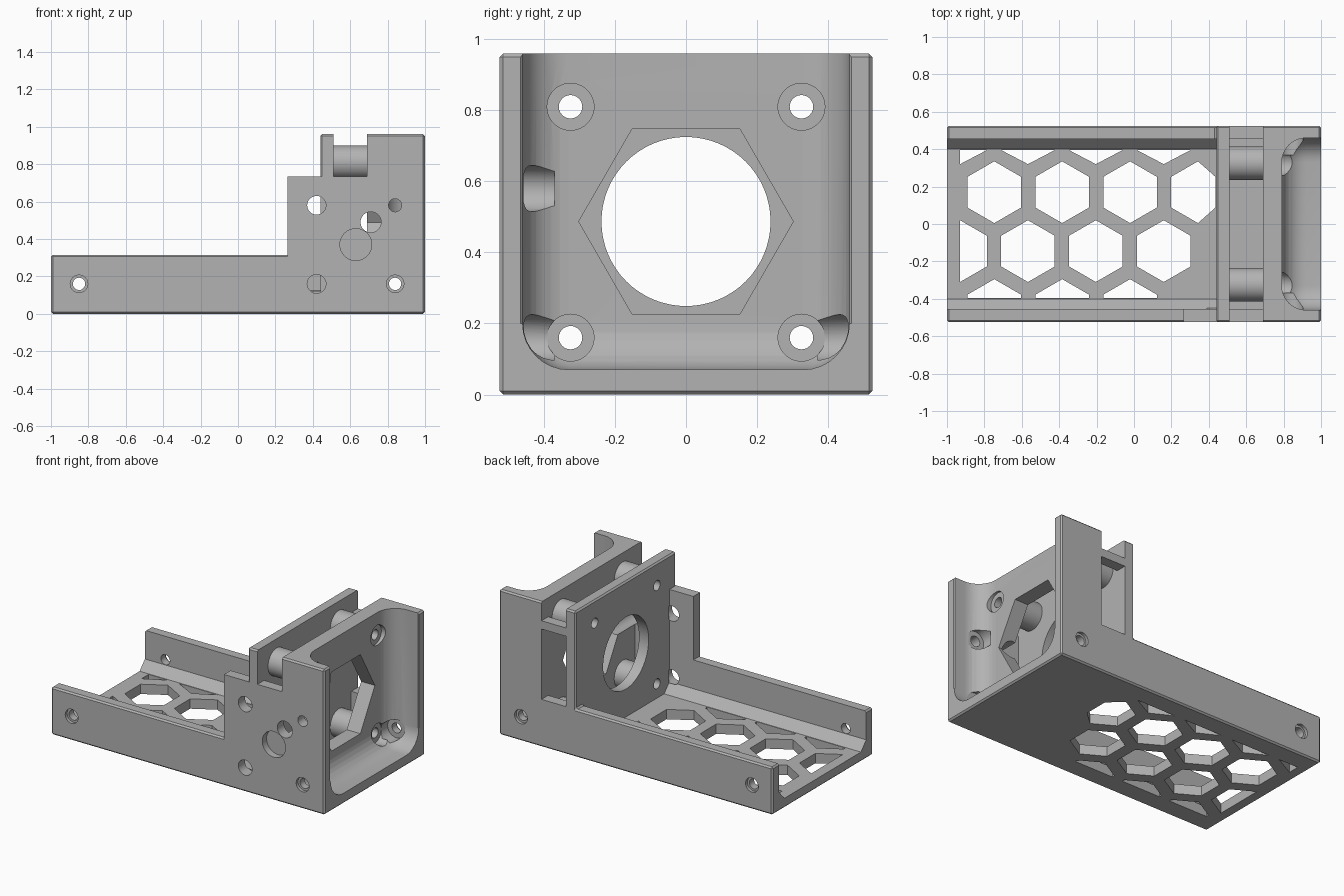
import bpy, bmesh, math
from mathutils import Vector

cube = bpy.data.objects.get("Cube")
if cube:
    bpy.data.objects.remove(cube, do_unlink=True)

grey = bpy.data.materials.new("plain_grey")
grey.use_nodes = True
grey.diffuse_color = (0.45, 0.45, 0.45, 1)
grey.node_tree.nodes["Principled BSDF"].inputs["Base Color"].default_value = grey.diffuse_color


def prism(name, pts, axis, a, b, bevel=0, segments=1):
    """Extrude a flat outline along an axis from a to b."""
    place = {"x": lambda u, v, t: (t, u, v),
             "y": lambda u, v, t: (u, t, v),
             "z": lambda u, v, t: (u, v, t)}[axis]
    bm = bmesh.new()
    low = [bm.verts.new(place(u, v, a)) for u, v in pts]
    high = [bm.verts.new(place(u, v, b)) for u, v in pts]
    bm.faces.new(low)
    bm.faces.new(high)
    for i in range(len(pts)):
        j = (i + 1) % len(pts)
        bm.faces.new((low[i], low[j], high[j], high[i]))
    bmesh.ops.recalc_face_normals(bm, faces=bm.faces)
    if bevel:
        bmesh.ops.bevel(bm, geom=bm.edges[:], offset=bevel, segments=segments,
                        profile=0.5, affect='EDGES')
    mesh = bpy.data.meshes.new(name)
    bm.to_mesh(mesh)
    bm.free()
    mesh.materials.append(grey)
    obj = bpy.data.objects.new(name, mesh)
    bpy.context.collection.objects.link(obj)
    return obj


def box(name, x, y, z, bevel=0, segments=1):
    pts = [(x[0], y[0]), (x[1], y[0]), (x[1], y[1]), (x[0], y[1])]
    return prism(name, pts, "z", z[0], z[1], bevel, segments)


def rod(name, u, v, r, axis, a, b, sides=40):
    step = 2 * math.pi / sides
    pts = [(u + r * math.cos(i * step), v + r * math.sin(i * step)) for i in range(sides)]
    return prism(name, pts, axis, a, b)


def combine(tool, operation='DIFFERENCE'):
    """Apply a tool to the body and remove the tool."""
    tool.hide_render = True
    mod = body.modifiers.new(tool.name, 'BOOLEAN')
    mod.operation = operation
    mod.solver = 'EXACT'
    mod.object = tool
    bpy.context.view_layer.objects.active = body
    bpy.ops.object.modifier_apply(modifier=mod.name)
    bpy.data.objects.remove(tool, do_unlink=True)


HALF, WALL, FLOOR = 0.525, 0.455, 0.065
LOW, MID, TOP = 0.315, 0.735, 0.96

# Outer solid: low tray with a tall block at one end
body = prism("mount_body", [(-1, 0), (1, 0), (1, TOP), (0.44, TOP), (0.44, LOW), (-1, LOW)],
             "y", -HALF, HALF, 0.01)

# Tray channel with sloped lower corners
combine(prism("tray_cut", [(-0.4, FLOOR), (0.4, FLOOR), (WALL, 0.125), (WALL, 0.6),
                           (-WALL, 0.6), (-WALL, 0.125)], "x", -1.2, 0.44))

# Slot between plate and block, its front notch, back notch and back window
combine(box("slot_cut", (0.51, 0.69), (-WALL, WALL), (FLOOR, 1.2)))
combine(box("front_notch", (0.51, 0.69), (-0.7, -0.4), (MID, 1.2)))
combine(box("back_notch", (0.51, 0.69), (0.4, 0.7), (0.835, 1.2)))
combine(box("back_window", (0.51, 0.69), (0.4, 0.7), (LOW, 0.78)))

# Rounded cavity open to the end and top
combine(box("cavity_cut", (0.79, 1.5), (-0.46, 0.46), (0.07, 1.6), 0.13, 8))
combine(prism("cavity_lip", [(0.985, 0.452), (1.01, 0.475), (1.01, -0.475), (0.985, -0.452)],
              "z", 0.2, 1.2))

# Front wall tab beside the plate
combine(box("wall_tab", (0.265, 0.46), (-HALF, -WALL), (0.2, MID)), 'UNION')

# Spacers with screw bores and counterbores
corners = [(y, z) for y in (-0.325, 0.325) for z in (0.16, 0.81)]
for y, z in corners:
    combine(rod("spacer", y, z, 0.09, "x", 0.5, 0.7), 'UNION')
for y, z in corners:
    combine(rod("screw_bore", y, z, 0.033, "x", 0.3, 0.95, 24))
    combine(rod("counterbore", y, z, 0.066, "x", 0.775, 0.95))

# Round opening in the plate and hexagonal opening in the block
combine(rod("round_opening", 0, 0.487, 0.238, "x", 0.4, 0.6, 64))
combine(rod("hex_opening", 0, 0.487, 0.302, "x", 0.66, 0.95, 6))

# Screw head pockets inside the cavity
for side, z in ((-1, 0.58), (-1, 0.16), (1, 0.16)):
    combine(rod("head_pocket", 0.84, z, 0.065, "y", side * 0.37, side * 0.457))

# Holes through the side walls
for side in (-1, 1):
    for x in (-0.85, 0.84):
        combine(rod("wall_bore", x, 0.16, 0.033, "y", side * 0.4, side * 0.6, 24))
        combine(rod("wall_recess", x, 0.16, 0.047, "y", side * 0.505, side * 0.6, 24))
combine(rod("upper_bore", 0.84, 0.58, 0.035, "y", -0.6, -0.4, 24))
combine(rod("hex_bore", 0.71, 0.49, 0.055, "y", -0.6, -0.25))
combine(rod("wide_recess", 0.63, 0.37, 0.085, "y", -0.6, -0.48))
for z in (0.16, 0.58):
    combine(rod("tab_bore", 0.42, z, 0.05, "y", -0.6, -0.45))

# Honeycomb openings in the tray floor, trimmed at the margins
PITCH, R = 0.363, 0.165
for row in range(-1, 3):
    start = -0.93 if row % 2 == 0 else -0.747
    for col in range(4):
        cx, cy = start + col * PITCH, -0.145 + row * 0.315
        if row == -1 and col == 3:
            continue
        pts = []
        for i in range(6):
            angle = math.radians(30 + 60 * i)
            p = (min(max(cx + R * math.cos(angle), -0.93), 0.435),
                 min(max(cy + R * math.sin(angle), -0.395), 0.395))
            if all((Vector(p) - Vector(q)).length > 0.002 for q in pts):
                pts.append(p)
        combine(prism("honeycomb_cut", pts, "z", -0.1, 0.13))

# Smooth round surfaces, keep edges crisp
bpy.ops.object.select_all(action='DESELECT')
body.select_set(True)
bpy.context.view_layer.objects.active = body
bpy.ops.object.shade_smooth_by_angle(angle=math.radians(25))
